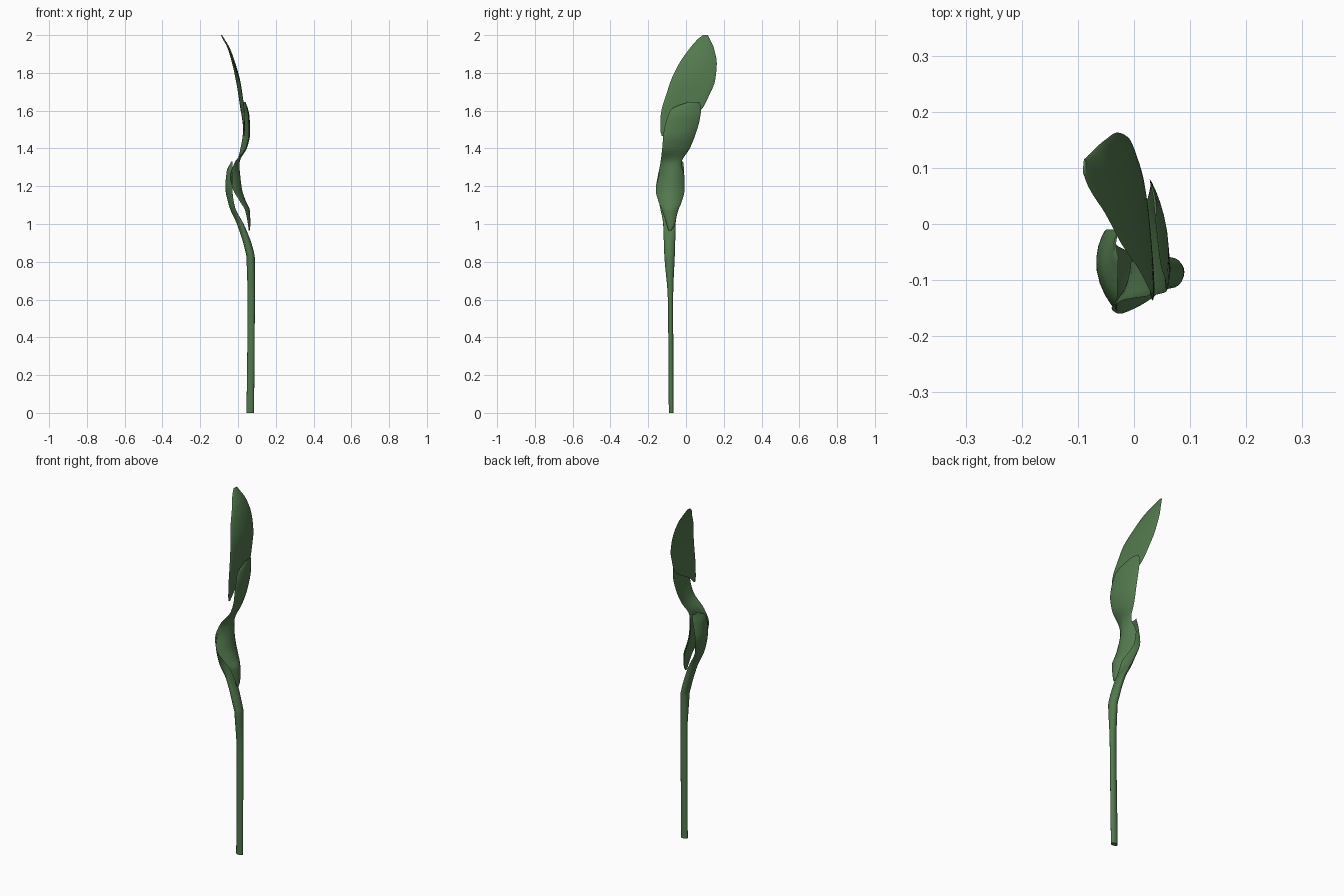
import bpy, bmesh, math

green = bpy.data.materials.new("leaf_green")
green.diffuse_color = (0.085, 0.19, 0.075, 1)


def interp(rows, z):
    """Monotone cubic interpolation of every column over z."""
    n = len(rows)
    i = max(k for k in range(n - 1) if rows[k][0] <= z + 1e-9)

    def secant(k, c):
        return (rows[k + 1][c] - rows[k][c]) / (rows[k + 1][0] - rows[k][0])

    def slope(k, c):
        if k == 0:
            return secant(0, c)
        if k == n - 1:
            return secant(n - 2, c)
        a, b = secant(k - 1, c), secant(k, c)
        return 2 * a * b / (a + b) if a * b > 0 else 0.0

    h = rows[i + 1][0] - rows[i][0]
    t = (z - rows[i][0]) / h
    out = []
    for c in range(1, len(rows[0])):
        p, q = rows[i][c], rows[i + 1][c]
        out.append((2*t**3 - 3*t**2 + 1) * p + (t**3 - 2*t**2 + t) * h * slope(i, c)
                   + (3*t**2 - 2*t**3) * q + (t**3 - t**2) * h * slope(i + 1, c))
    return out


def loft(name, rows, sub=5, sides=20):
    """Rows: z, y front, y back, x front, x middle, x back, thickness."""
    zs = [a[0] + (b[0] - a[0]) * k / sub for a, b in zip(rows, rows[1:]) for k in range(sub)]
    zs.append(rows[-1][0])
    bm = bmesh.new()
    rings = []
    for z in zs:
        ya, yb, xa, xm, xb, th = interp(rows, z)
        ring = []
        for k in range(sides):
            ang = 2 * math.pi * k / sides
            s = -math.cos(ang)
            x = xa * s * (s - 1) / 2 + xm * (1 - s * s) + xb * s * (s + 1) / 2
            y = (ya + yb) / 2 + s * (yb - ya) / 2
            ring.append(bm.verts.new((x + math.sin(ang) * th / 2, y, z)))
        rings.append(ring)
    for a, b in zip(rings, rings[1:]):
        for k in range(sides):
            m = (k + 1) % sides
            bm.faces.new((a[k], a[m], b[m], b[k]))
    bm.faces.new(rings[0][::-1])
    bm.faces.new(rings[-1])
    bmesh.ops.recalc_face_normals(bm, faces=bm.faces)
    me = bpy.data.meshes.new(name)
    bm.to_mesh(me)
    bm.free()
    ob = bpy.data.objects.new(name, me)
    bpy.context.collection.objects.link(ob)
    me.materials.append(green)
    bpy.ops.object.select_all(action='DESELECT')
    ob.select_set(True)
    bpy.context.view_layer.objects.active = ob
    bpy.ops.object.shade_smooth_by_angle(angle=math.radians(50))
    return ob


# Stem that flares into a cupped sheath
loft("stem", [
    (0.00, -.091, -.065, .065, .065, .065, .040),
    (0.60, -.096, -.068, .070, .070, .070, .038),
    (0.82, -.114, -.060, .067, .067, .067, .044),
    (0.86, -.116, -.058, .057, .060, .057, .044),
    (1.00, -.121, -.055, .020, .012, .020, .036),
    (1.10, -.140, -.040, -.020, -.040, -.028, .018),
    (1.20, -.156, -.010, -.030, -.062, -.050, .009),
    (1.28, -.140, -.010, -.030, -.056, -.038, .007),
    (1.33, -.060, -.015, -.028, -.034, -.028, .004),
])

# Twisted middle leaf
loft("middle_leaf", [
    (0.965, -.092, -.078, .058, .059, .058, .006),
    (0.99, -.100, -.062, .055, .060, .055, .010),
    (1.07, -.126, -.042, .038, .057, .040, .012),
    (1.12, -.146, -.022, .010, .036, .015, .012),
    (1.18, -.160, -.008, -.025, .016, -.012, .012),
    (1.25, -.150, -.008, -.040, .006, -.022, .013),
    (1.32, -.136, -.025, -.020, .000, -.004, .014),
    (1.40, -.126, .020, .040, .036, .014, .014),
    (1.48, -.119, .052, .058, .054, .026, .012),
    (1.56, -.100, .074, .056, .054, .030, .010),
    (1.61, -.075, .080, .048, .047, .028, .007),
    (1.645, .010, .072, .038, .037, .030, .004),
])

# Upright top leaf
loft("top_leaf", [
    (1.465, -.128, -.115, .031, .031, .031, .005),
    (1.50, -.136, -.080, .033, .032, .030, .008),
    (1.56, -.135, .020, .034, .028, .024, .010),
    (1.61, -.128, .085, .032, .022, .015, .012),
    (1.68, -.106, .122, .022, .014, .004, .013),
    (1.76, -.080, .154, .008, .002, -.010, .013),
    (1.85, -.036, .163, -.022, -.020, -.030, .012),
    (1.93, .020, .148, -.052, -.048, -.054, .010),
    (1.98, .064, .126, -.080, -.076, -.078, .008),
    (2.00, .090, .116, -.090, -.088, -.088, .005),
])
